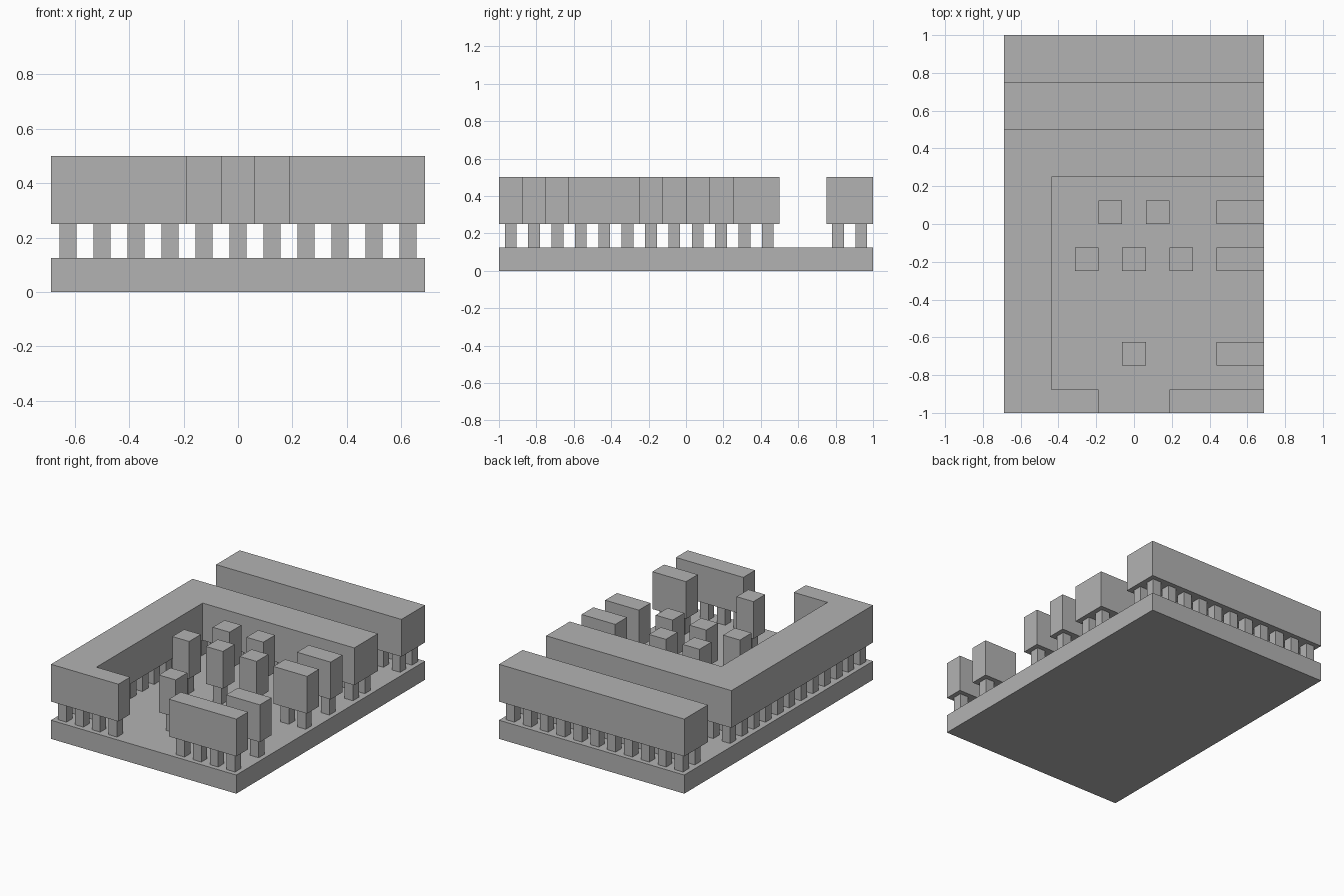
import bpy, bmesh
from math import radians

cube = bpy.data.objects.get("Cube")
if cube:
    bpy.data.objects.remove(cube)

CELL = 0.125          # module of the layout
COLS, ROWS = 11, 16   # base size in modules

grey = bpy.data.materials.new("plain grey")
grey.use_nodes = True
colour = (0.45, 0.45, 0.45, 1)
grey.diffuse_color = colour
grey.node_tree.nodes["Principled BSDF"].inputs["Base Color"].default_value = colour


def finish(name, bm):
    bmesh.ops.recalc_face_normals(bm, faces=bm.faces)
    mesh = bpy.data.meshes.new(name)
    bm.to_mesh(mesh)
    bm.free()
    mesh.materials.append(grey)
    bpy.context.collection.objects.link(bpy.data.objects.new(name, mesh))


def cells_of(rects):
    """All modules covered by rectangles (column, row, width, depth)."""
    return sorted({(i, j) for c, r, w, d in rects
                   for i in range(c, c + w) for j in range(r, r + d)})


def slab(name, rects, low, high):
    """Solid with the joined footprint of the rectangles."""
    bm = bmesh.new()
    for i, j in cells_of(rects):
        corners = [(i, j), (i + 1, j), (i + 1, j + 1), (i, j + 1)]
        bm.faces.new([bm.verts.new(((a - COLS / 2) * CELL, (b - ROWS / 2) * CELL, low))
                      for a, b in corners])
    bmesh.ops.remove_doubles(bm, verts=bm.verts, dist=0.001)
    bmesh.ops.dissolve_limit(bm, angle_limit=radians(1), verts=bm.verts, edges=bm.edges)
    top = bmesh.ops.extrude_face_region(bm, geom=bm.faces[:], use_keep_orig=True)
    bmesh.ops.translate(bm, vec=(0, 0, high - low),
                        verts=[g for g in top["geom"] if isinstance(g, bmesh.types.BMVert)])
    finish(name, bm)


def posts(name, rects):
    """One half-module post under the centre of every module."""
    bm = bmesh.new()
    for i, j in cells_of(rects):
        made = bmesh.ops.create_cube(bm, size=1)["verts"]
        bmesh.ops.scale(bm, vec=(CELL / 2, CELL / 2, CELL), verts=made)
        bmesh.ops.translate(bm, verts=made, vec=((i + 0.5 - COLS / 2) * CELL,
                                                 (j + 0.5 - ROWS / 2) * CELL, 1.5 * CELL))
    finish(name, bm)


# Base plate
slab("base_plate", [(0, 0, COLS, ROWS)], 0, CELL)

# Raised blocks and their footprints
blocks = {
    "back_bar": [(0, 14, COLS, 2)],
    "hooked_wall": [(0, 0, 4, 1), (0, 0, 2, 12), (0, 10, COLS, 2)],
    "front_bar": [(7, 0, 4, 1)],
}
for row, label in ((2, "front"), (6, "middle"), (8, "rear")):
    blocks[label + "_side_block"] = [(9, row, 2, 1)]
for row, columns in ((2, [5]), (6, [3, 5, 7]), (8, [4, 6])):
    for col in columns:
        blocks[f"pillar_block_{row}_{col}"] = [(col, row, 1, 1)]

for name, rects in blocks.items():
    slab(name, rects, 2 * CELL, 4 * CELL)
    posts(name + "_posts", rects)
